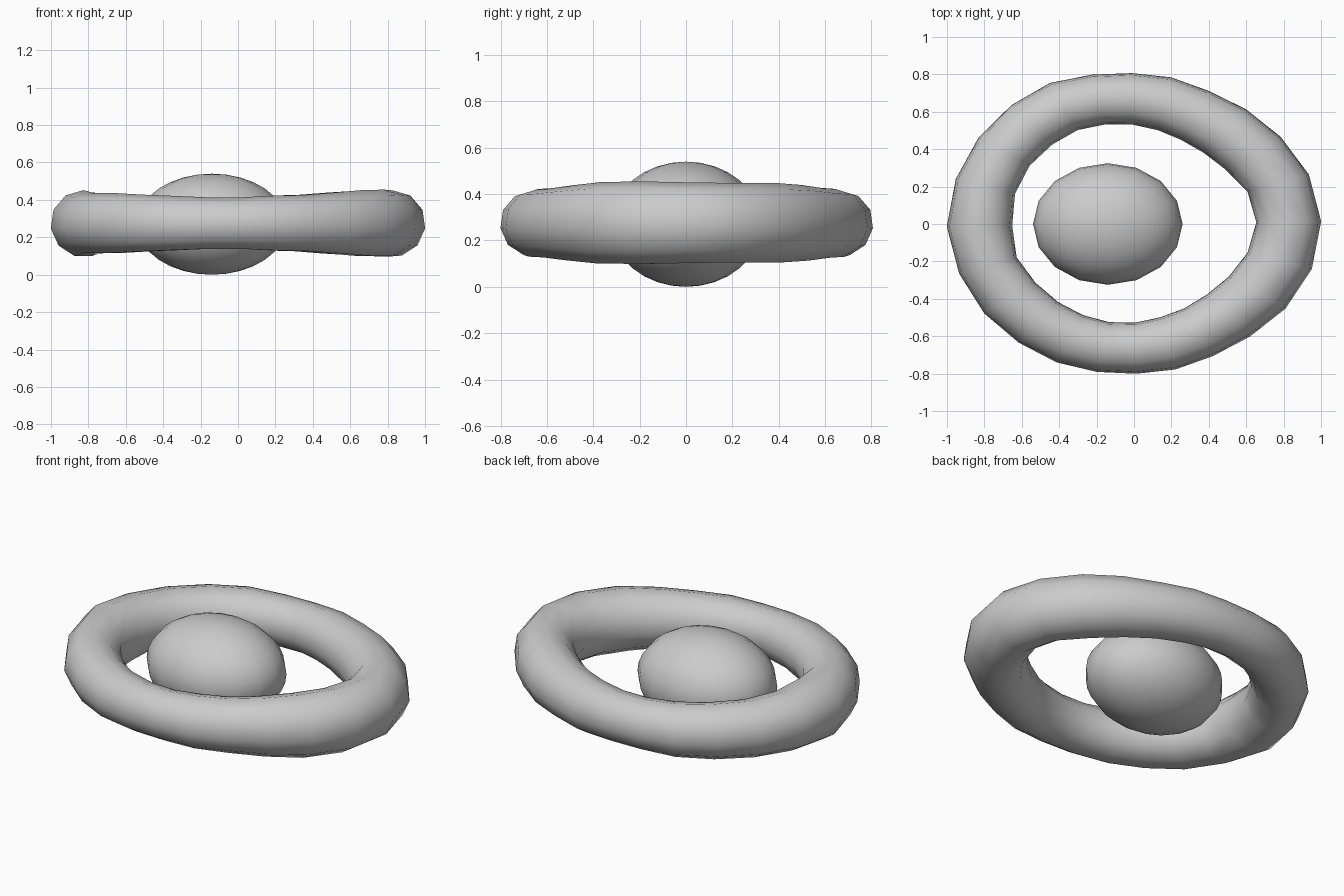
import bpy, bmesh, math

if "Cube" in bpy.data.objects:
    bpy.data.objects.remove(bpy.data.objects["Cube"])

# Plan outline of the ring: outer and inner radius every 15 degrees from +x
OUTER = [1.0, .971, .911, .856, .815, .808, .806, .829, .877, .912, .95, .982,
         1.0, .971, .932, .884, .847, .815, .80, .808, .822, .863, .927, .98]
INNER = [.655, .632, .57, .533, .516, .518, .532, .554, .586, .61, .64, .657,
         .652, .653, .614, .583, .559, .542, .528, .519, .526, .543, .58, .627]
SIDES = 11
MID_Z = 0.273


def make_object(name, bm):
    bmesh.ops.recalc_face_normals(bm, faces=bm.faces)
    for f in bm.faces:
        f.smooth = True
    mesh = bpy.data.meshes.new(name)
    bm.to_mesh(mesh)
    bm.free()
    obj = bpy.data.objects.new(name, mesh)
    bpy.context.collection.objects.link(obj)
    return obj


# Oval ring with a tube of varying thickness
bm = bmesh.new()
loops = []
n = len(OUTER)
for i, (ro, ri) in enumerate(zip(OUTER, INNER)):
    a = math.radians(360 * i / n + 0.8)
    mid, rad = (ro + ri) / 2, (ro - ri) / 2 * 1.015
    loop = []
    for j in range(SIDES):
        t = math.radians(90 + 360 * j / SIDES)
        d = mid + rad * math.cos(t)
        loop.append(bm.verts.new((d * math.cos(a), d * math.sin(a),
                                  MID_Z + rad * 1.015 * math.sin(t))))
    loops.append(loop)
for i in range(n):
    p, q = loops[i], loops[(i + 1) % n]
    for j in range(SIDES):
        k = (j + 1) % SIDES
        bm.faces.new((p[j], q[j], q[k], p[k]))
make_object("oval_ring", bm)

# Flattened ball floating inside the ring, off-centre to the left
bm = bmesh.new()
bmesh.ops.create_uvsphere(bm, u_segments=16, v_segments=16, radius=1)
bmesh.ops.scale(bm, vec=(0.40, 0.325, 0.27), verts=bm.verts)
bmesh.ops.translate(bm, vec=(-0.14, 0, 0.27), verts=bm.verts)
make_object("inner_ball", bm)
